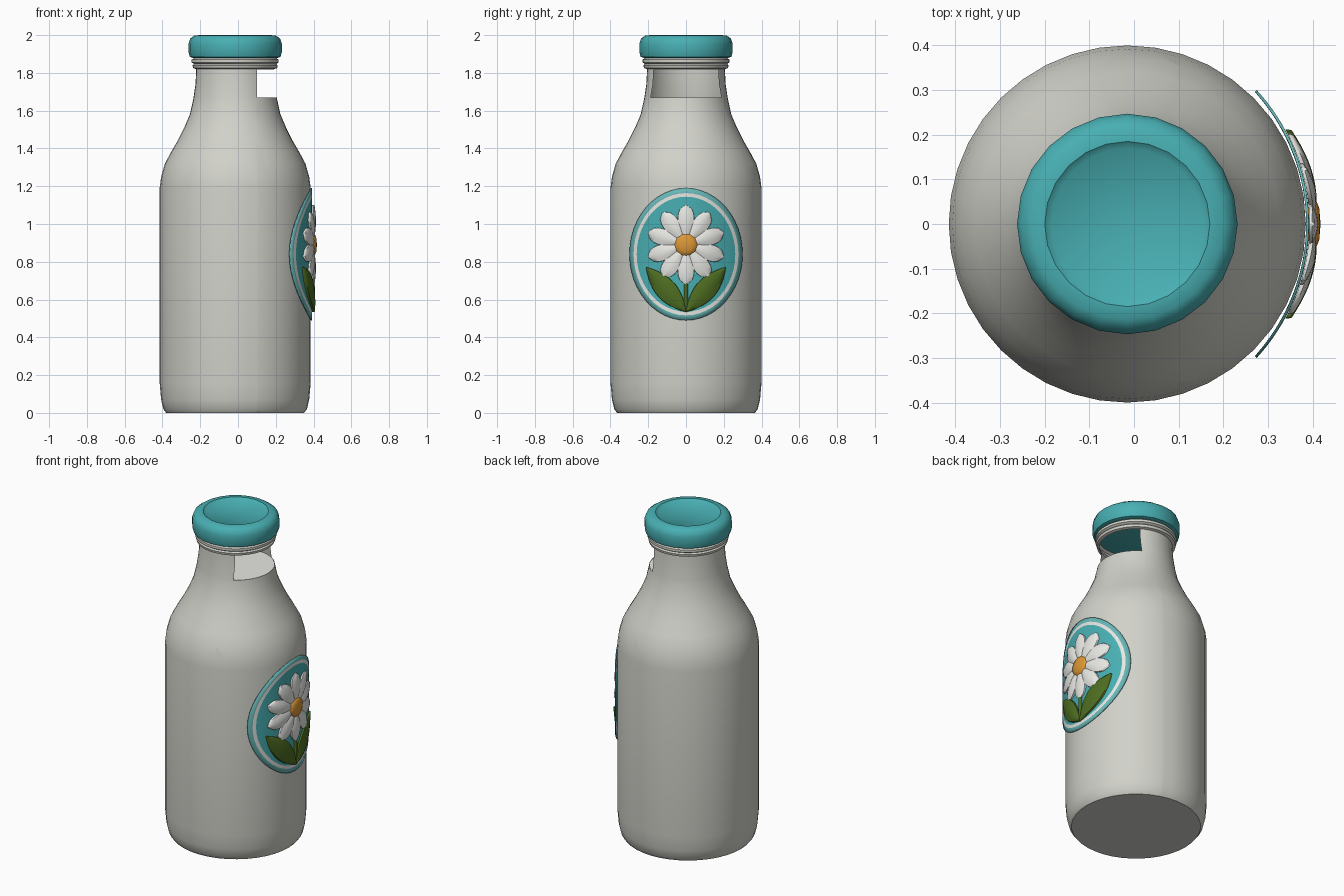
import bpy, bmesh, math

if "Cube" in bpy.data.objects:
    bpy.data.objects.remove(bpy.data.objects["Cube"])

CX = -0.015          # bottle axis


def mat(name, rgb):
    m = bpy.data.materials.new(name)
    m.diffuse_color = (*rgb, 1)
    m.use_nodes = True
    m.node_tree.nodes["Principled BSDF"].inputs["Base Color"].default_value = m.diffuse_color
    return m


GLASS = mat("bottle_grey_white", (0.64, 0.64, 0.59))
WHITE = mat("petal_white", (0.82, 0.82, 0.79))
TEAL = mat("teal", (0.065, 0.43, 0.45))
PALE = mat("pale_teal", (0.14, 0.47, 0.47))
GOLD = mat("flower_gold", (0.72, 0.31, 0.035))
GREEN = mat("leaf_green", (0.075, 0.15, 0.015))


def finish(name, bm, mats, angle=35, recalc=True):
    if recalc:
        bmesh.ops.recalc_face_normals(bm, faces=bm.faces)
    me = bpy.data.meshes.new(name)
    bm.to_mesh(me)
    bm.free()
    ob = bpy.data.objects.new(name, me)
    bpy.context.collection.objects.link(ob)
    for m in mats:
        me.materials.append(m)
    bpy.ops.object.select_all(action='DESELECT')
    ob.select_set(True)
    bpy.context.view_layer.objects.active = ob
    bpy.ops.object.shade_smooth_by_angle(angle=math.radians(angle))
    return ob


def lathe(profile, segs):
    """Turn (radius, z) points round the bottle axis; radius 0 makes a pole."""
    bm = bmesh.new()
    rings = []
    for r, z in profile:
        n = segs if r > 0 else 1
        rings.append([bm.verts.new((CX + r * math.cos(2 * math.pi * i / segs),
                                    r * math.sin(2 * math.pi * i / segs), z)) for i in range(n)])
    for a, b in zip(rings, rings[1:]):
        for i in range(segs):
            j = (i + 1) % segs
            vs = [a[i % len(a)], a[j % len(a)], b[j % len(b)], b[i % len(b)]]
            bm.faces.new(list(dict.fromkeys(vs)))
    return bm


# Bottle shell, with the opening cut in the right side of the neck
bm = lathe([(0, 0), (0.365, 0), (0.38, 0.02), (0.392, 0.07), (0.4, 0.16), (0.4, 1.19),
            (0.392, 1.25), (0.372, 1.32), (0.34, 1.38), (0.305, 1.44), (0.27, 1.51),
            (0.24, 1.58), (0.222, 1.66), (0.21, 1.74), (0.206, 1.82), (0.222, 1.825),
            (0.226, 1.84), (0.217, 1.847), (0.23, 1.855), (0.23, 1.87), (0.215, 1.88),
            (0.215, 1.9)], 40)
bmesh.ops.recalc_face_normals(bm, faces=bm.faces)
for co, no in (((0.1, 0, 0), (1, 0, 0)), ((0, 0, 1.67), (0, 0, 1)), ((0, 0, 1.819), (0, 0, 1))):
    geom = bm.verts[:] + bm.edges[:] + bm.faces[:]
    bmesh.ops.bisect_plane(bm, geom=geom, plane_co=co, plane_no=no, dist=1e-5)
hole = [f for f in bm.faces
        if f.calc_center_median().x > 0.1 and 1.67 < f.calc_center_median().z < 1.819]
bmesh.ops.delete(bm, geom=hole, context='FACES')
finish("bottle", bm, [GLASS], recalc=False)

# Milk surface level with the bottom of the opening
finish("milk_surface", lathe([(0, 1.668), (0.219, 1.668)], 40), [WHITE], recalc=False)
bpy.data.objects["milk_surface"].data.flip_normals()
if bpy.data.objects["milk_surface"].data.polygons[0].normal.z < 0:
    bpy.data.objects["milk_surface"].data.flip_normals()

# Lid with a shallow recess in the top
finish("lid", lathe([(0, 1.885), (0.225, 1.88), (0.24, 1.885), (0.247, 1.91), (0.247, 1.955),
                     (0.238, 1.982), (0.215, 1.998), (0.185, 2.0), (0.17, 1.988), (0, 1.986)], 24),
       [TEAL], 40)


# The label and its picture follow one curved surface
def on_label(y, z, h=0.0):
    return (math.sqrt(0.443 ** 2 - y * y) - 0.051 + h, y, z)


# Oval label plate with a white line inside a pale rim
bm = bmesh.new()
N = 48
fracs = [0.15, 0.3, 0.45, 0.6, 0.75, 0.87, 0.925, 1.0]
centre = bm.verts.new(on_label(0, 0.84))
prev = None
for k, f in enumerate(fracs):
    ring = [bm.verts.new(on_label(0.3 * f * math.cos(2 * math.pi * i / N),
                                  0.84 + 0.35 * f * math.sin(2 * math.pi * i / N))) for i in range(N)]
    for i in range(N):
        j = (i + 1) % N
        if prev:
            face = bm.faces.new([prev[i], ring[i], ring[j], prev[j]])
        else:
            face = bm.faces.new([centre, ring[i], ring[j]])
        face.material_index = {6: 1, 7: 2}.get(k, 0)
    prev = ring
label = finish("oval_label", bm, [TEAL, WHITE, PALE], recalc=False)
mod = label.modifiers.new("thickness", 'SOLIDIFY')
mod.thickness = 0.006
mod.offset = -1


def pillow(name, base, tip, width, height, material, shape, steps=8):
    """Puffed blade from base to tip (y, z); shape(u) gives its relative half width."""
    bm = bmesh.new()
    dy, dz = tip[0] - base[0], tip[1] - base[1]
    length = math.hypot(dy, dz)
    ny, nz = -dz / length, dy / length
    rows = []
    for s in range(steps + 1):
        u = s / steps
        w = width * shape(u)
        row = []
        for v, lift in ((-1, 0), (-0.97, 0.5), (-0.5, 0.85), (0, 1), (0.5, 0.85), (0.97, 0.5), (1, 0)):
            y, z = base[0] + dy * u + ny * w * v, base[1] + dz * u + nz * w * v
            row.append(bm.verts.new(on_label(y, z, 0.001 + height * lift * (0.6 + 0.4 * math.sin(math.pi * u)))))
        rows.append(row)
    for a, b in zip(rows, rows[1:]):
        for i in range(6):
            bm.faces.new([a[i], a[i + 1], b[i + 1], b[i]])
    # end caps
    bm.faces.new(rows[0])
    bm.faces.new(rows[-1])
    return finish(name, bm, [material], 45)


# Daisy petals
FZ = 0.89
for i in range(10):
    a = math.pi / 2 + 2 * math.pi * i / 10
    c, s = math.cos(a), math.sin(a)
    pillow(f"petal_{i + 1}", (0.04 * c, FZ + 0.04 * s), (0.21 * c, FZ + 0.21 * s), 0.044, 0.02, WHITE,
           lambda u: 0.35 + 0.65 * math.sin(math.pi * min(1, u / 1.2)) if u < 0.6
           else max(0.12, math.sqrt(max(0, 1 - ((u - 0.6) / 0.4) ** 2))))

# Stem and two leaves
pillow("stem", (0, 0.54), (0, 0.74), 0.011, 0.014, GREEN, lambda u: 1)
for side, sign in (("left", -1), ("right", 1)):
    pillow(f"leaf_{side}", (0, 0.535), (0.21 * sign, 0.77), 0.056, 0.022, GREEN,
           lambda u: max(0.04, math.sin(math.pi * u) ** 0.85), 12)

# Domed flower centre
bm = bmesh.new()
prev = [bm.verts.new(on_label(0, FZ, 0.026))]
for r, h in ((0.035, 0.024), (0.056, 0.016), (0.063, 0.004), (0.063, 0.0)):
    ring = [bm.verts.new((0.391 + h, r * math.cos(math.pi * i / 8), FZ + r * math.sin(math.pi * i / 8)))
            for i in range(16)]
    for i in range(16):
        j = (i + 1) % 16
        vs = [prev[i % len(prev)], ring[i], ring[j], prev[j % len(prev)]]
        bm.faces.new(list(dict.fromkeys(vs)))
    prev = ring
finish("flower_centre", bm, [GOLD], 50, recalc=False)
